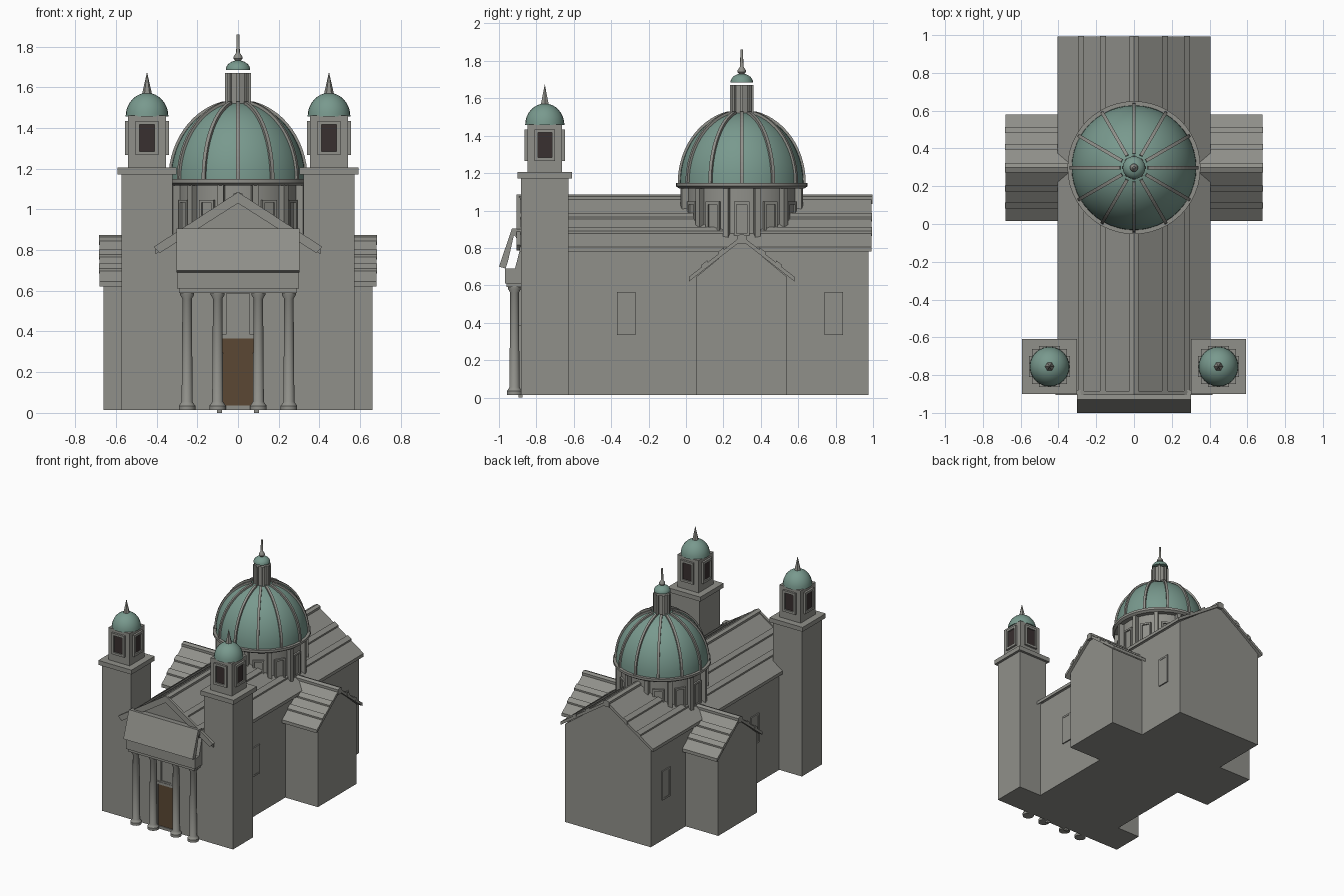
import bpy, bmesh
from math import sin, cos, pi, radians, acos
from mathutils import Matrix

if "Cube" in bpy.data.objects:
    bpy.data.objects.remove(bpy.data.objects["Cube"])


def material(name, rgb):
    m = bpy.data.materials.new(name)
    m.use_nodes = True
    m.diffuse_color = (*rgb, 1)
    m.node_tree.nodes["Principled BSDF"].inputs["Base Color"].default_value = (*rgb, 1)
    return m


STONE = material("grey stone", (0.28, 0.28, 0.255))
COPPER = material("green copper", (0.19, 0.32, 0.27))
WOOD = material("brown wood", (0.105, 0.064, 0.034))
DARK = material("dark opening", (0.04, 0.029, 0.029))


def finish(name, bm, mat, loc=(0, 0, 0), rot=0, smooth=False):
    bmesh.ops.recalc_face_normals(bm, faces=bm.faces)
    me = bpy.data.meshes.new(name)
    bm.to_mesh(me)
    bm.free()
    me.materials.append(mat)
    ob = bpy.data.objects.new(name, me)
    ob.location = loc
    ob.rotation_euler.z = rot
    bpy.context.collection.objects.link(ob)
    if smooth:
        bpy.ops.object.select_all(action="DESELECT")
        ob.select_set(True)
        bpy.context.view_layer.objects.active = ob
        bpy.ops.object.shade_smooth_by_angle(angle=radians(35))
    return ob


def box(name, size, loc, mat=STONE, rot=0):
    bm = bmesh.new()
    bmesh.ops.create_cube(bm, size=1, matrix=Matrix.Diagonal((*size, 1)))
    return finish(name, bm, mat, loc, rot)


def block(name, x, y, z, mat=STONE):
    lo, hi = zip(x, y, z)
    return box(name, [b - a for a, b in zip(lo, hi)], [(a + b) / 2 for a, b in zip(lo, hi)], mat)


def extrude(name, pts, axis, a, b, mat=STONE, loc=(0, 0, 0), rot=0):
    """Extrude a (u, z) outline along x or y."""
    bm = bmesh.new()
    put = (lambda u, w, t: (t, u, w)) if axis == "x" else (lambda u, w, t: (u, t, w))
    ends = [[bm.verts.new(put(u, w, t)) for u, w in pts] for t in (a, b)]
    for e in ends:
        bm.faces.new(e)
    for i in range(len(pts)):
        j = (i + 1) % len(pts)
        bm.faces.new((ends[0][i], ends[0][j], ends[1][j], ends[1][i]))
    return finish(name, bm, mat, loc, rot)


def lathe(name, prof, loc, mat=STONE, n=32, smooth=True):
    """Turn an (r, z) profile around the vertical."""
    bm = bmesh.new()
    vs = [bm.verts.new((r, 0, z)) for r, z in prof]
    es = [bm.edges.new(p) for p in zip(vs, vs[1:])]
    bmesh.ops.spin(bm, geom=vs + es, axis=(0, 0, 1), cent=(0, 0, 0), angle=2 * pi, steps=n)
    bmesh.ops.remove_doubles(bm, verts=bm.verts, dist=0.0004)
    return finish(name, bm, mat, loc, 0, smooth)


def half_dome(r, h, z, steps=12):
    return [(0, z)] + [(r * cos(pi / 2 * i / steps), z + h * sin(pi / 2 * i / steps))
                       for i in range(steps + 1)]


def roof(name, w, eave, ridge, axis, a, b, centre, battens):
    """Gabled roof shell with raised battens and a ridge cap."""
    c, t, slope = centre, 0.025, (ridge - eave) / w
    extrude(name, [(c - w, eave), (c, ridge), (c + w, eave), (c + w, eave - t),
                   (c, ridge - t), (c - w, eave - t)], axis, a, b)
    for s in (-1, 1):
        for u in battens:
            top = [(c + s * v, ridge - slope * v + 0.012) for v in (u - 0.016, u + 0.016)]
            low = [(p, q - 0.025) for p, q in reversed(top)]
            extrude(name + "_batten", top + low, axis, a - 0.002, b + 0.002)
    extrude(name + "_ridge_cap", [(c - 0.025, ridge - 0.04), (c - 0.025, ridge), (c, ridge + 0.01),
                                  (c + 0.025, ridge), (c + 0.025, ridge - 0.04)], axis, a - 0.004, b + 0.004)


def framed_panel(name, w, h, loc, rot, fill=STONE, rim=0.014, deep=0.02):
    """Panel with jambs, head and sill; it faces -y before rotation."""
    n = Matrix.Rotation(rot, 3, "Z")
    parts = [("panel", (w, 0.009, h), 0, 0, fill), ("head", (w + 2 * rim, deep, rim), 0, h / 2, STONE),
             ("sill", (w + 2 * rim, deep, rim), 0, -h / 2, STONE)]
    parts += [("jamb", (rim, deep, h), s * (w + rim) / 2, 0, STONE) for s in (-1, 1)]
    for part, size, dx, dz, mat in parts:
        off = n @ Matrix.Translation((dx, 0, dz)).translation
        box(f"{name}_{part}", size, [p + q for p, q in zip(loc, off)], mat, rot)


# Nave and transept bodies with gabled roofs
B = 0.015
extrude("nave_body", [(-0.375, B), (0.375, B), (0.375, 0.79), (0, 1.06), (-0.375, 0.79)], "y", -0.88, 0.975)
extrude("transept_body", [(0.055, B), (0.54, B), (0.54, 0.645), (0.298, 0.845), (0.055, 0.645)], "x", -0.66, 0.66)
roof("nave_roof", 0.405, 0.805, 1.075, "y", -0.89, 0.992, 0, (0.28, 0.165))
roof("transept_roof", 0.283, 0.645, 0.865, "x", -0.68, 0.68, 0.298, (0.2, 0.11))
extrude("raking_cornice", [(-0.415, 0.815), (0, 1.085), (0.415, 0.815), (0.385, 0.785),
                           (0, 1.03), (-0.385, 0.785)], "y", -0.905, -0.885)

# Nave side windows
for s in (-1, 1):
    for y in (-0.32, 0.79):
        framed_panel("nave_window", 0.07, 0.215, (s * 0.377, y, 0.45), s * pi / 2, deep=0.014)

# Portico: entablature, sloping roof, columns
block("architrave", (-0.29, 0.29), (-0.96, -0.88), (0.59, 0.62))
block("entablature", (-0.3, 0.3), (-0.968, -0.88), (0.61, 0.69))
extrude("portico_roof", [(-1, 0.7), (-0.965, 0.69), (-0.952, 0.727), (-0.92, 0.87), (-0.882, 0.82),
                         (-0.88, 0.9), (-0.93, 0.905)], "x", -0.303, 0.303)
extrude("portico_roof_back", [(-0.914, 0.69), (-0.88, 0.69), (-0.88, 0.825)], "x", -0.3, 0.3)
for x in (-0.25, -0.1, 0.1, 0.25):
    lathe("column", [(0, B), (0.041, B), (0.041, 0.035), (0.033, 0.045), (0.027, 0.055), (0.023, 0.56),
                     (0.034, 0.58), (0.034, 0.6), (0, 0.6)], (x, -0.917, 0), n=20)

# Door and the window above it
block("door", (-0.075, 0.075), (-0.888, -0.879), (0.035, 0.365), WOOD)
block("door_sill", (-0.1, 0.1), (-0.895, -0.875), (B, 0.037))
block("door_head", (-0.1, 0.1), (-0.895, -0.875), (0.365, 0.385))
for s in (-1, 1):
    box("door_jamb", (0.025, 0.02, 0.375), (s * 0.09, -0.885, 0.1875))
framed_panel("front_window", 0.09, 0.19, (0, -0.882, 0.485), 0)

# Bell towers
for s in (-1, 1):
    x, y = s * 0.447, -0.755
    box("tower_shaft", (0.252, 0.252, 1.16), (x, y, B + 0.58))
    box("tower_cornice", (0.29, 0.29, 0.035), (x, y, 1.188))
    box("belfry", (0.186, 0.186, 0.255), (x, y, 1.3325))
    for k in range(4):
        a = k * pi / 2
        framed_panel("belfry_opening", 0.075, 0.15, (x + 0.094 * sin(a), y - 0.094 * cos(a), 1.35),
                     a, DARK, 0.018, 0.03)
    lathe("tower_dome", half_dome(0.105, 0.115, 1.457, 8), (x, y, 0), COPPER, 24)
    lathe("tower_spike", [(0, 1.56), (0.026, 1.56), (0, 1.675)], (x, y, 0), n=6, smooth=False)

# Drum with windows and pilasters
C = (0, 0.298, 0)
lathe("drum", [(0, 0.75), (0.3, 0.75), (0.3, 1.13), (0, 1.13)], C, n=48)
lathe("drum_cornice", [(0, 1.118), (0.335, 1.118), (0.352, 1.13), (0.352, 1.148), (0, 1.148)], C, n=48)
for k in range(12):
    a = k * pi / 6
    framed_panel("drum_window", 0.055, 0.17, (0.298 * sin(a), C[1] - 0.298 * cos(a), 0.955), a, deep=0.03)
    b = a + pi / 12
    box("drum_pilaster", (0.03, 0.06, 0.3), (0.305 * sin(b), C[1] - 0.305 * cos(b), 0.97), STONE, b)

# Main dome and its twelve ribs
lathe("main_dome", half_dome(0.33, 0.378, 1.148, 16), C, COPPER, 48)
end = acos(0.075 / 0.342)
arc = [end * i / 14 for i in range(15)]
outline = [(0.342 * cos(t), 1.148 + 0.392 * sin(t)) for t in arc]
outline += [(0.32 * cos(t), 1.148 + 0.366 * sin(t)) for t in reversed(arc)]
for k in range(12):
    extrude("dome_rib", outline, "y", -0.009, 0.009, loc=C, rot=k * pi / 6)

# Lantern, its floating cap, ball and pole
lathe("lantern", [(0, 1.48), (0.055, 1.48), (0.055, 1.67), (0, 1.67)], C, n=8, smooth=False)
for k in range(8):
    a = k * pi / 4
    box("lantern_pilaster", (0.016, 0.016, 0.19), (0.056 * cos(a), C[1] + 0.056 * sin(a), 1.575), STONE, a)
lathe("lantern_cap", half_dome(0.06, 0.047, 1.685, 8), C, COPPER, 24)
lathe("finial", [(0, 1.72), (0.016, 1.72), (0.012, 1.728), (0.022, 1.74), (0.022, 1.75), (0.012, 1.765),
                 (0.009, 1.77), (0.007, 1.86), (0, 1.86)], C, n=12)
